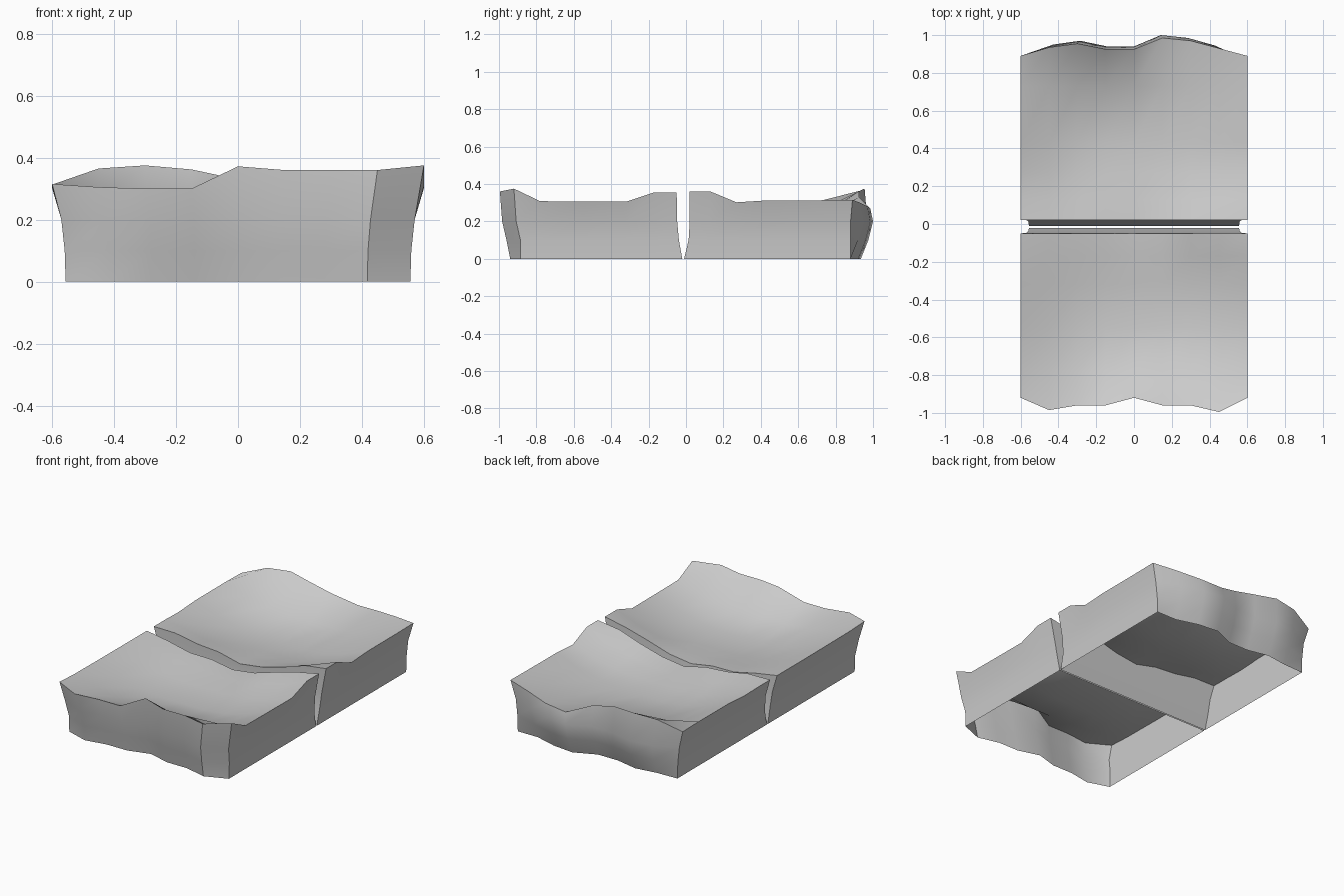
import bpy, bmesh

if "Cube" in bpy.data.objects:
    bpy.data.objects.remove(bpy.data.objects["Cube"])

XS = [-0.6 + 0.15 * i for i in range(9)]
DISH = [0, .5, .85, 1, 1, 1, .85, .5, 0]        # hollow across the width


def slab(name, rows, walls):
    """Hollow stone slab: rows run front to back as (y list, z list);
    walls lists levels as (z, x scale, front y shift, back y shift)."""
    bm = bmesh.new()
    # worn top surface
    g = [[bm.verts.new((x, y, z)) for x, y, z in zip(XS, ys, zs)] for ys, zs in rows]
    n, m = len(g), len(XS)
    for j in range(n - 1):
        for i in range(m - 1):
            bm.faces.new((g[j][i], g[j][i + 1], g[j + 1][i + 1], g[j + 1][i]))
    # rim, counter-clockwise, with the end it belongs to
    rim = [(g[0][i], -1) for i in range(m)]
    rim += [(g[j][-1], 0) for j in range(1, n - 1)]
    rim += [(g[-1][i], 1) for i in reversed(range(m))]
    rim += [(g[j][0], 0) for j in reversed(range(1, n - 1))]
    # side walls, open underneath
    upper = [v for v, _ in rim]
    for z, sx, df, db in walls:
        lower = []
        for v, end in rim:
            shift = {-1: df, 0: 0, 1: db}[end]
            if abs(v.co.x) > 0.59 and abs(v.co.y) > 0.5 and end:
                shift = min(df, 0.035) if end < 0 else -0.01
            lower.append(bm.verts.new((v.co.x * sx, v.co.y + shift, z)))
        for k in range(len(rim)):
            q = (k + 1) % len(rim)
            bm.faces.new((lower[k], lower[q], upper[q], upper[k]))
        upper = lower
    me = bpy.data.meshes.new(name)
    bm.to_mesh(me)
    bm.free()
    ob = bpy.data.objects.new(name, me)
    bpy.context.collection.objects.link(ob)
    bpy.ops.object.select_all(action='DESELECT')
    ob.select_set(True)
    bpy.context.view_layer.objects.active = ob
    bpy.ops.object.shade_smooth_by_angle(angle=0.6)
    return ob


def dish(y, z, depth):
    """Row sagging by depth towards the middle of the slab."""
    return [y] * 9, [z - depth * d for d in DISH]


def blend(y, zs, depth):
    """Row halfway between an edge profile and the hollow, ends kept."""
    mid = [(z + .308 - depth * d) / 2 for z, d in zip(zs, DISH)]
    return [y] * 9, [zs[0]] + mid[1:-1] + [zs[-1]]


# front slab
front_y = [-.92, -.985, -.96, -.96, -.92, -.96, -.96, -.995, -.92]
front_z = [.315, .305, .30, .30, .372, .36, .36, .36, .375]
split_front = [.305, .28, .247, .245, .22, .24, .285, .325, .355]
slab("front_slab",
     [(front_y, front_z), dish(-.78, .308, .075), dish(-.55, .306, .11),
      dish(-.32, .305, .10), blend(-.17, split_front, .09), ([-.05] * 9, split_front)],
     [(.20, .95, .012, .003), (.10, .932, .035, .012), (0, .927, .055, .03)])

# back slab
back_y = [.89, .935, .955, .925, .925, .985, .97, .93, .89]
back_z = [.31, .365, .375, .362, .33, .27, .28, .30, .315]
split_back = [.305, .303, .276, .265, .23, .25, .29, .34, .36]
slab("back_slab",
     [([.02] * 9, split_back), blend(.13, split_back, .09),
      dish(.27, .302, .09), dish(.43, .312, .11), dish(.73, .313, .09),
      (back_y, back_z)],
     [(.20, .95, 0, .015), (.10, .932, -.006, -.01), (0, .927, -.03, -.05)])
